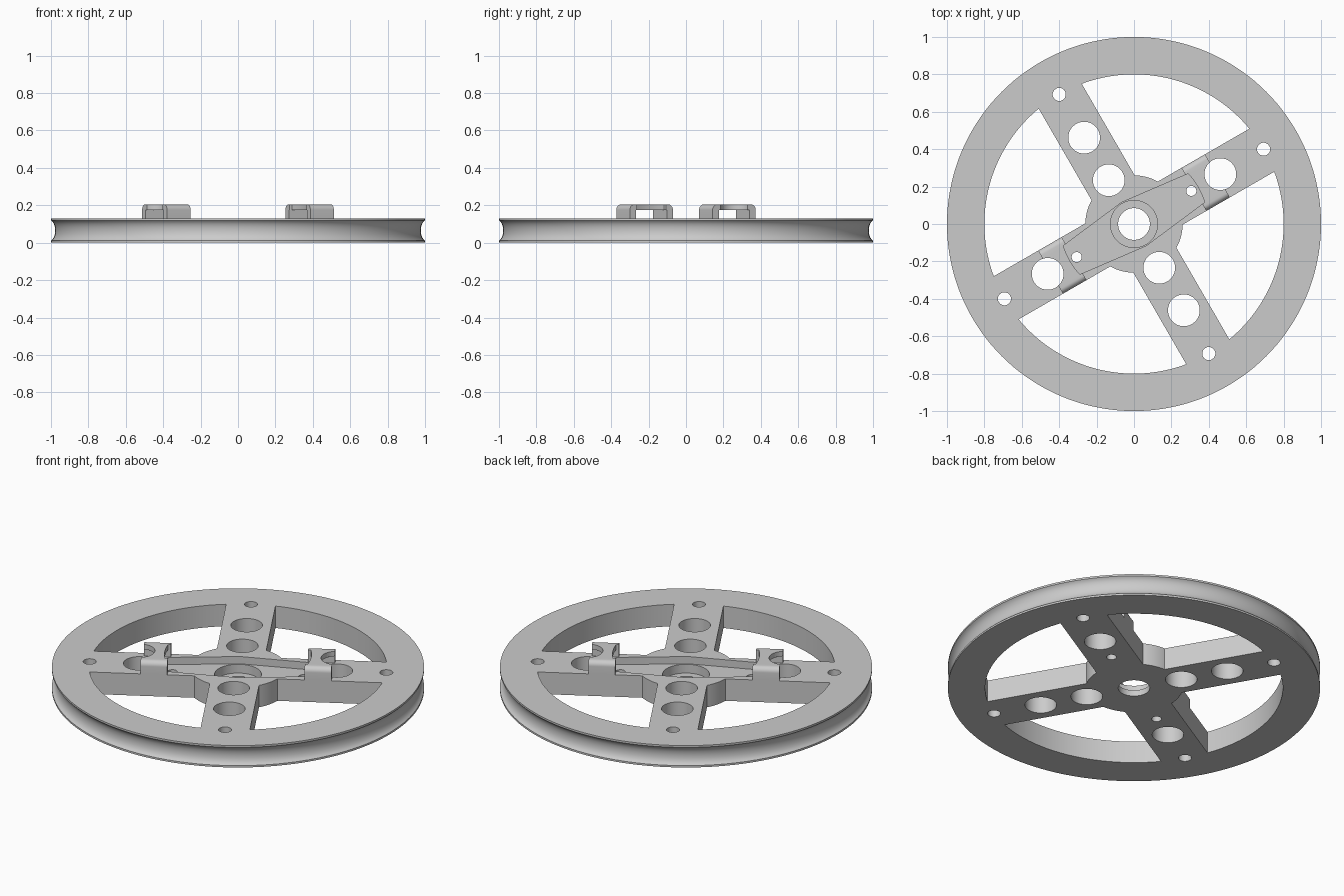
import bpy
import bmesh
import math
from mathutils import Matrix

cube = bpy.data.objects.get("Cube")
if cube:
    bpy.data.objects.remove(cube, do_unlink=True)

THICK = 0.13
HALF = 0.133          # half width of a spoke
HOLE = 0.085          # large lightening hole
TILT = math.radians(30)

grey = bpy.data.materials.new("light_grey")
grey.use_nodes = True
grey.diffuse_color = (0.6, 0.6, 0.6, 1)
grey.node_tree.nodes["Principled BSDF"].inputs["Base Color"].default_value = (0.6, 0.6, 0.6, 1)


def arc(r, a0, a1, n, cx=0.0, cy=0.0):
    return [(cx + r * math.cos(a0 + (a1 - a0) * i / n),
             cy + r * math.sin(a0 + (a1 - a0) * i / n)) for i in range(n + 1)]


def circle(r, cx=0.0, cy=0.0, n=48):
    return arc(r, 0, math.tau, n, cx, cy)[:-1]


def loft(name, loops):
    """Solid through a stack of matching closed loops of 3D points."""
    bm = bmesh.new()
    rings = [[bm.verts.new(p) for p in loop] for loop in loops]
    n = len(rings[0])
    for low, high in zip(rings, rings[1:]):
        for i in range(n):
            j = (i + 1) % n
            bm.faces.new((low[i], low[j], high[j], high[i]))
    bm.faces.new(rings[0][::-1])
    bm.faces.new(rings[-1])
    bmesh.ops.recalc_face_normals(bm, faces=bm.faces)
    mesh = bpy.data.meshes.new(name)
    bm.to_mesh(mesh)
    bm.free()
    mesh.materials.append(grey)
    obj = bpy.data.objects.new(name, mesh)
    bpy.context.collection.objects.link(obj)
    return obj


def prism(name, pts, z0, z1):
    return loft(name, [[(x, y, z) for x, y in pts] for z in (z0, z1)])


def select(obj):
    bpy.ops.object.select_all(action='DESELECT')
    obj.select_set(True)
    bpy.context.view_layer.objects.active = obj


def cut(obj, cutters):
    select(obj)
    for c in cutters:
        mod = obj.modifiers.new("cut", 'BOOLEAN')
        mod.operation = 'DIFFERENCE'
        mod.solver = 'EXACT'
        mod.object = c
        bpy.ops.object.modifier_apply(modifier=mod.name)


# Grooved wheel disc
lip = [(1.0, 0.0), (1.0, 0.011), (0.992, 0.018), (0.984, 0.03), (0.979, 0.046)]
rim = lip + [(0.977, THICK / 2)] + [(r, THICK - z) for r, z in reversed(lip)]
wheel = loft("wheel", [[(x, y, z) for x, y in circle(r, n=144)] for r, z in rim])

cutters = []

# Four windows between the spokes, leaving a round hub
outer, inner = math.asin(HALF / 0.8), math.asin(HALF / 0.26)
quarter = math.pi / 2
for k in range(4):
    a = k * quarter
    window = (arc(0.8, a + outer, a + quarter - outer, 32)
              + arc(0.26, a + quarter - inner, a + inner, 8))
    cutters.append(prism("window_cutter", window, -0.1, 0.3))

# Holes along the spokes
end_holes = []
for s in (1, -1):
    end_holes.append(prism("hole_cutter", circle(HOLE, s * 0.533), -0.1, 0.4))
    cutters.append(prism("hole_cutter", circle(0.027, s * 0.354, n=24), -0.1, 0.4))
    for r in (0.27, 0.533):
        cutters.append(prism("hole_cutter", circle(HOLE, 0, s * r), -0.1, 0.4))
    for x, y in ((s * 0.8, 0), (0, s * 0.8)):
        cutters.append(prism("hole_cutter", circle(0.035, x, y, 24), -0.1, 0.4))
cutters += end_holes

# Tapered arm recess, with stepped centre bore
half_end = math.asin(0.088 / 0.395)
recess = (arc(0.395, -half_end, half_end, 10) + [(0, 0.133)]
          + arc(0.395, math.pi - half_end, math.pi + half_end, 10) + [(0, -0.133)])
recess_cutter = prism("recess_cutter", recess, 0.087, 0.4)
cutters += [recess_cutter,
            prism("bore_cutter", circle(0.126), 0.035, 0.4),
            prism("bore_cutter", circle(HOLE), -0.1, 0.4)]
cut(wheel, cutters)

# Bridge clips over the recess ends: staple section swept along the spoke
TOP, ROUND, GAP, ROOF = 0.205, 0.03, 0.095, 0.176
section = ([(GAP, THICK), (HALF, THICK)]
           + arc(ROUND, 0, quarter, 8, HALF - ROUND, TOP - ROUND)
           + arc(ROUND, quarter, math.pi, 8, ROUND - HALF, TOP - ROUND)
           + [(-HALF, THICK), (-GAP, THICK), (-GAP, ROOF), (GAP, ROOF)])
clip = loft("right_clip", [[(u, v, z) for v, z in section] for u in (0.37, 0.515)])
cut(clip, [recess_cutter, end_holes[0]])
clip.name = "left_clip"
clip_copy = clip.copy()
clip_copy.data = clip.data.copy()
clip_copy.data.transform(Matrix.Rotation(math.pi, 4, 'Z'))
clip_copy.name = "right_clip"
bpy.context.collection.objects.link(clip_copy)

for c in cutters:
    bpy.data.objects.remove(c, do_unlink=True)

# Turn everything to its final angle and shade
for obj in (wheel, clip, clip_copy):
    obj.data.transform(Matrix.Rotation(TILT, 4, 'Z'))
    select(obj)
    bpy.ops.object.shade_smooth_by_angle(angle=math.radians(30))
